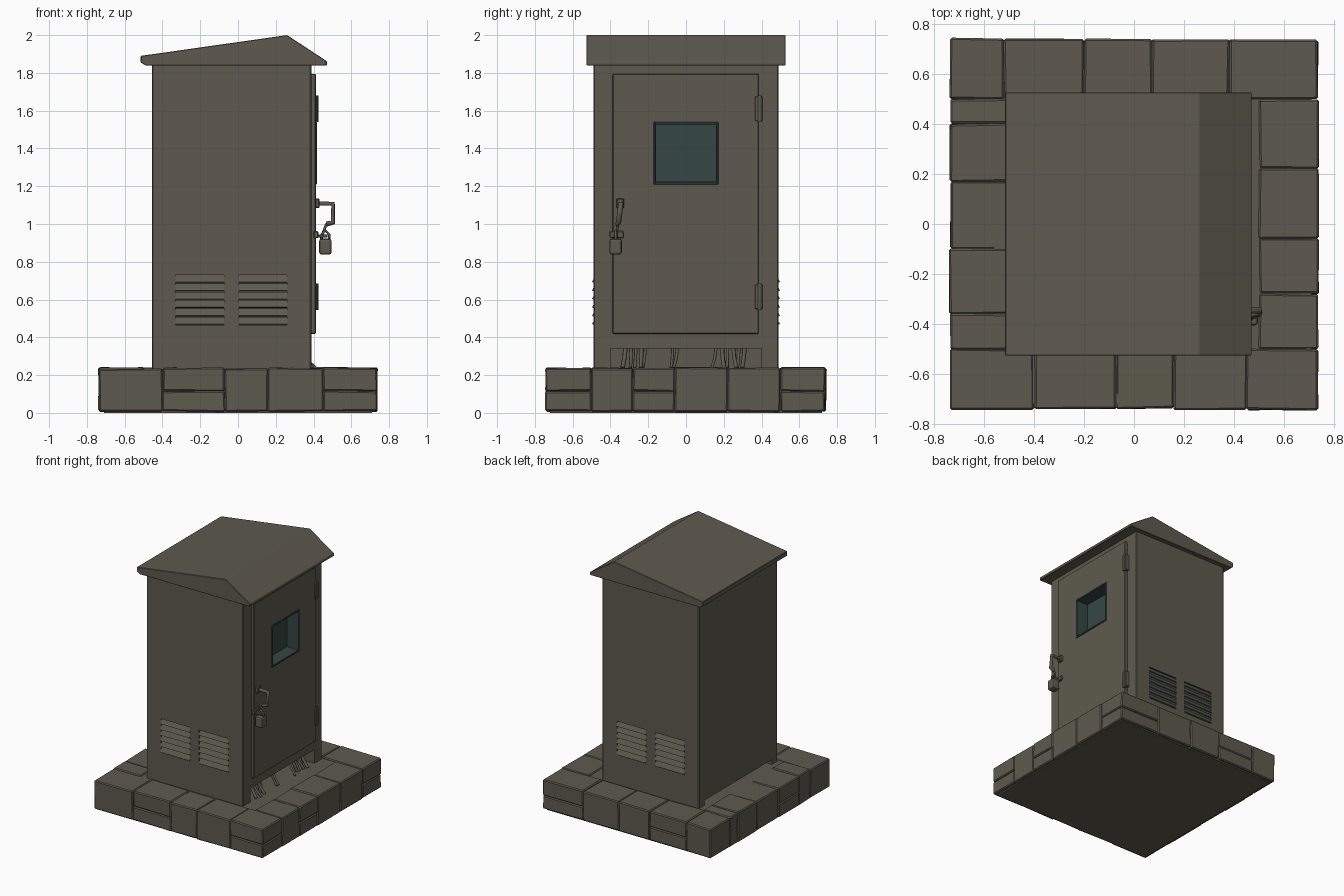
import bpy, bmesh, math, random
from mathutils import Vector, Matrix

if "Cube" in bpy.data.objects:
    bpy.data.objects.remove(bpy.data.objects["Cube"])

random.seed(4)


def material(name, rgb):
    m = bpy.data.materials.new(name)
    m.diffuse_color = (*rgb, 1)
    m.use_nodes = True
    m.node_tree.nodes["Principled BSDF"].inputs["Base Color"].default_value = m.diffuse_color
    return m


OLIVE = material("weathered olive", (0.112, 0.102, 0.077))
TEAL = material("dark teal", (0.036, 0.062, 0.058))


def finish(name, bm, mat):
    bmesh.ops.recalc_face_normals(bm, faces=bm.faces)
    me = bpy.data.meshes.new(name)
    bm.to_mesh(me)
    bm.free()
    me.materials.append(mat)
    ob = bpy.data.objects.new(name, me)
    bpy.context.collection.objects.link(ob)
    return ob


def box(name, lo, hi, mat=OLIVE, bevel=0.0, jitter=0.0, segs=1, tilt=0.0):
    lo, hi = Vector(lo), Vector(hi)
    bm = bmesh.new()
    bmesh.ops.create_cube(bm, size=1)
    for v in bm.verts:
        v.co = Vector([c * s for c, s in zip(v.co, hi - lo)])
        v.co = Matrix.Rotation(tilt, 3, 'X') @ v.co + (lo + hi) / 2
        v.co += Vector([random.uniform(-jitter, jitter) for _ in range(3)])
    if bevel:
        bmesh.ops.bevel(bm, geom=bm.edges[:], offset=bevel, segments=segs,
                        affect='EDGES', profile=0.5)
    return finish(name, bm, mat)


def tube(name, pts, radius, mat=OLIVE, smooth=False):
    cu = bpy.data.curves.new(name, 'CURVE')
    cu.dimensions = '3D'
    cu.bevel_depth, cu.bevel_resolution, cu.use_fill_caps = radius, 1, True
    cu.resolution_u = 5
    if smooth:
        sp = cu.splines.new('BEZIER')
        sp.bezier_points.add(len(pts) - 1)
        for p, co in zip(sp.bezier_points, pts):
            p.co = co
            p.handle_left_type = p.handle_right_type = 'AUTO'
    else:
        sp = cu.splines.new('POLY')
        sp.points.add(len(pts) - 1)
        for p, co in zip(sp.points, pts):
            p.co = (*co, 1)
    cu.materials.append(mat)
    ob = bpy.data.objects.new(name, cu)
    bpy.context.collection.objects.link(ob)
    bpy.ops.object.select_all(action='DESELECT')
    ob.select_set(True)
    bpy.context.view_layer.objects.active = ob
    bpy.ops.object.convert(target='MESH')
    return ob


def cut(target, lo, hi, bevel=0.0):
    cutter = box("cutter", lo, hi, bevel=bevel)
    cutter.hide_render = True
    mod = target.modifiers.new("cut", 'BOOLEAN')
    mod.operation, mod.solver, mod.object = 'DIFFERENCE', 'EXACT', cutter
    bpy.context.view_layer.objects.active = target
    bpy.ops.object.modifier_apply(modifier=mod.name)
    bpy.data.objects.remove(cutter)


def paint(ob, lo, hi, mat):
    # colour the faces whose centre lies within a box
    if mat.name not in [m.name for m in ob.data.materials]:
        ob.data.materials.append(mat)
    idx = [m.name for m in ob.data.materials].index(mat.name)
    for p in ob.data.polygons:
        if all(a < c < b for a, c, b in zip(lo, p.center, hi)):
            p.material_index = idx


# Stone plinth: core slab and a ring of worn blocks
box("plinth_core", (-0.71, -0.72, 0.0), (0.71, 0.72, 0.232))


def stone_row(name, axis, side, joints):
    edge = 0.735 if axis == 0 else 0.73
    for i, (a, b) in enumerate(zip(joints, joints[1:])):
        out = edge + random.uniform(0.0, 0.01)
        c, d = sorted((side * out, side * 0.5))
        top = 0.235 + random.uniform(-0.001, 0.006)
        layers = [(0.008, top)]
        if i % 3 == 1:
            layers = [(0.008, 0.115), (0.115, top)]
        for z0, z1 in layers:
            lo, hi = ((a, c, z0), (b, d, z1)) if axis == 0 else ((c, a, z0), (d, b, z1))
            box(name, lo, hi, bevel=0.007, jitter=0.003)


stone_row("front_stone", 0, -1, [-0.735, -0.4, -0.07, 0.16, 0.45, 0.735])
stone_row("back_stone", 0, 1, [-0.735, -0.52, -0.2, 0.07, 0.38, 0.735])
stone_row("left_stone", 1, -1, [-0.5, -0.36, -0.1, 0.17, 0.4, 0.5])
stone_row("right_stone", 1, 1, [-0.5, -0.28, -0.06, 0.22, 0.5])

# Cabinet body with cable openings, vent pockets and window pocket
body = box("cabinet_body", (-0.455, -0.49, 0.225), (0.388, 0.49, 1.85), bevel=0.006)
cut(body, (0.25, -0.40, 0.2), (0.5, 0.40, 0.34))
cut(body, (-0.6, -0.42, 0.2), (-0.40, 0.42, 0.27))
cut(body, (0.31, -0.165, 1.22), (0.5, 0.165, 1.53))
VENTS = [(-0.33, -0.075), (0.005, 0.26)]
for s in (-1, 1):
    for x0, x1 in VENTS:
        y0, y1 = sorted((s * 0.44, s * 0.6))
        cut(body, (x0, y0, 0.465), (x1, y1, 0.73))
        paint(body, (x0 - 0.01, y0 - 0.01, 0.46), (x1 + 0.01, y1 - 0.115 if s > 0 else y1 + 0.01, 0.74), TEAL)
paint(body, (0.30, -0.18, 1.2), (0.387, 0.18, 1.55), TEAL)

# Vent slats
for s in (-1, 1):
    for x0, x1 in VENTS:
        for i in range(6):
            z = 0.487 + i * 0.0445
            box("vent_slat", (x0, s * 0.484 - 0.004, z - 0.021),
                (x1, s * 0.484 + 0.004, z + 0.021), tilt=s * 0.5)

# Roof: lopsided gable profile extruded along y
profile = [(-0.49, 1.84), (-0.515, 1.855), (-0.515, 1.89), (0.26, 2.0), (0.47, 1.862), (0.47, 1.84)]
bm = bmesh.new()
face = bm.faces.new([bm.verts.new((x, -0.526, z)) for x, z in profile])
ext = bmesh.ops.extrude_face_region(bm, geom=[face])
for v in ext["geom"]:
    if isinstance(v, bmesh.types.BMVert):
        v.co.y = 0.526
bmesh.ops.bevel(bm, geom=bm.edges[:], offset=0.003, segments=1, affect='EDGES')
finish("roof", bm, OLIVE)

# Door with window opening, window rim and hinges
door = box("door", (0.384, -0.388, 0.418), (0.412, 0.385, 1.795), bevel=0.004)
cut(door, (0.3, -0.165, 1.22), (0.5, 0.165, 1.53))
paint(door, (0.38, -0.17, 1.215), (0.409, 0.17, 1.535), TEAL)
for s in (-1, 1):
    y0, y1 = sorted((s * 0.16, s * 0.173))
    box("window_rim_side", (0.40, y0, 1.21), (0.418, y1, 1.54), TEAL, 0.003)
    z = 1.375 + s * 0.158
    box("window_rim_rail", (0.40, -0.165, z - 0.007), (0.418, 0.165, z + 0.007), TEAL, 0.003)
for z in (0.615, 1.61):
    box("hinge_leaf", (0.38, 0.365, z - 0.065), (0.42, 0.405, z + 0.065), bevel=0.004)
    tube("hinge_pin", [(0.413, 0.39, z - 0.07), (0.413, 0.39, z + 0.07)], 0.012)

# Handle
box("handle_plate", (0.405, -0.368, 1.085), (0.432, -0.328, 1.135), bevel=0.005)
tube("handle", [(0.41, -0.345, 1.108), (0.503, -0.345, 1.108),
                (0.503, -0.357, 1.008), (0.468, -0.362, 1.0)], 0.014)

# Hasp and padlock
box("hasp", (0.40, -0.405, 0.925), (0.425, -0.33, 0.962), bevel=0.004)
box("hasp_loop", (0.42, -0.385, 0.928), (0.475, -0.36, 0.945), bevel=0.003)
tube("handle_link", [(0.468, -0.36, 1.0), (0.445, -0.37, 0.94)], 0.007)
tube("padlock_shackle", [(0.442, -0.372, 0.91), (0.442, -0.372, 0.945), (0.462, -0.372, 0.965),
                         (0.482, -0.372, 0.945), (0.482, -0.372, 0.91)], 0.007)
box("padlock", (0.43, -0.405, 0.838), (0.495, -0.34, 0.922), bevel=0.012, segs=2)

# Cables spilling out under the door
for y in (-0.32, -0.29, -0.265, -0.235, -0.215, -0.07, -0.045, 0.16, 0.19, 0.22, 0.25, 0.28, 0.31):
    dy = random.uniform(-0.025, 0.025)
    reach = random.uniform(0.37, 0.41)
    tube("cable", [(0.32, y, 0.36), (0.35, y + dy * 0.3, 0.30),
                   (reach, y + dy, 0.238)], random.uniform(0.008, 0.012), smooth=True)
